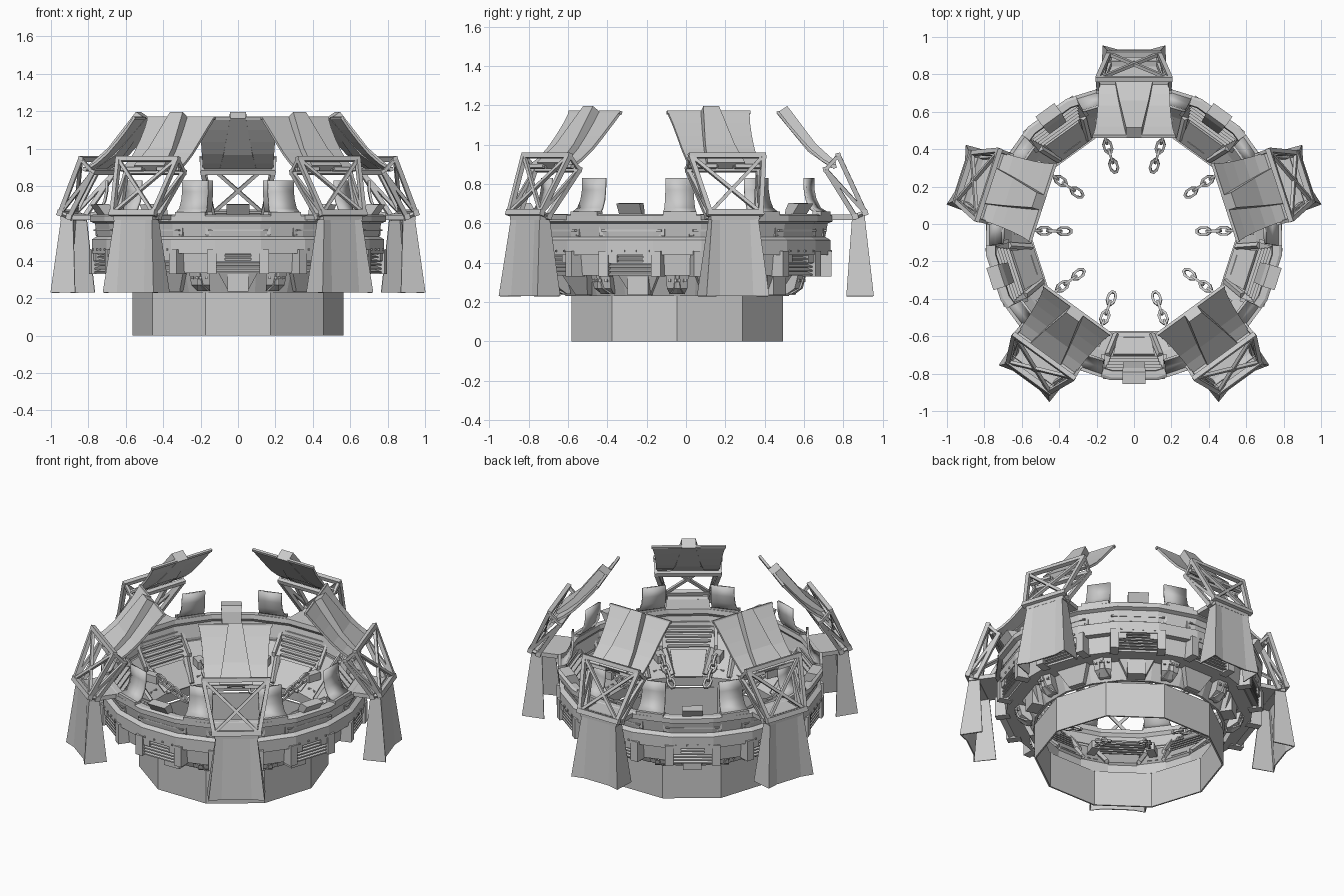
import bpy, bmesh
from math import sin, cos, pi, radians
from mathutils import Vector

if "Cube" in bpy.data.objects:
    bpy.data.objects.remove(bpy.data.objects["Cube"])

CY = -0.045                                  # ring axis sits slightly forward
PYLONS = [90 + 72 * i for i in range(5)]
GAPS = [a + 36 for a in PYLONS]
ALL = PYLONS + GAPS
FLANKS = [a + d for a in PYLONS for d in (-17, 17)]


# Parts are drawn in a local frame: x = sideways, y = outward radius, z = up
def part(name, angles, build, thick=0, smooth=False):
    bm = bmesh.new()
    build(bm)
    bmesh.ops.recalc_face_normals(bm, faces=bm.faces)
    me = bpy.data.meshes.new(name)
    bm.to_mesh(me)
    bm.free()
    for i, a in enumerate(angles):
        ob = bpy.data.objects.new(f"{name}_{i + 1}" if len(angles) > 1 else name, me)
        bpy.context.collection.objects.link(ob)
        ob.location.y = CY
        ob.rotation_euler.z = radians(a - 90)
        if thick:
            m = ob.modifiers.new("thickness", 'SOLIDIFY')
            m.thickness = thick
            m.offset = 0
    if smooth:
        for p in me.polygons:
            p.use_smooth = True


def loft(bm, rows, closed=True, caps=True, loop=False):
    vs = [[bm.verts.new(p) for p in r] for r in rows]
    n = len(vs[0])
    for k in range(len(vs) if loop else len(vs) - 1):
        a, b = vs[k], vs[(k + 1) % len(vs)]
        for i in range(n if closed else n - 1):
            j = (i + 1) % n
            bm.faces.new((a[i], a[j], b[j], b[i]))
    if closed and caps and not loop:
        bm.faces.new(vs[0])
        bm.faces.new(vs[-1])


def box(bm, t0, t1, r0, r1, z0, z1):
    loft(bm, [[(t0, r0, z), (t1, r0, z), (t1, r1, z), (t0, r1, z)] for z in (z0, z1)])


def bar(bm, a, b, w=0.022):
    a, b = Vector(a), Vector(b)
    d = (b - a).normalized()
    u = d.cross(Vector((0, 1, 0.3))).normalized() * w / 2
    v = d.cross(u).normalized() * w / 2
    loft(bm, [[p + u + v, p - u + v, p - u - v, p + u - v] for p in (a, b)])


def wedge(bm, sections):
    # each section: half width, (r, z) of the inner and outer edge
    loft(bm, [[(-w, *i), (w, *i), (w, *o), (-w, *o)] for w, i, o in sections])


def ring(profile, sides):
    # closed profile swept about the axis, with a flat side facing front
    def build(bm):
        rows = []
        for k in range(sides):
            a = 2 * pi * (k + 0.5) / sides
            rows.append([(r * sin(a), r * cos(a), z) for r, z in profile])
        loft(bm, rows, loop=True)
    return build


# Base drum and stacked ring body
part("base_drum", [90], ring([(.565, 0), (.565, .23), (.555, .23), (.555, 0)], 10))
part("lower_skirt", [90], ring([(.56, .23), (.575, .23), (.62, .335), (.74, .335), (.755, .50),
                                (.735, .50), (.66, .40), (.555, .295)], 20))
part("middle_band", [90], ring([(.75, .44), (.79, .44), (.79, .515), (.765, .53), (.745, .53)], 20))
part("upper_rim", [90], ring([(.76, .52), (.775, .60), (.80, .61), (.80, .64), (.785, .648),
                              (.75, .648), (.745, .62), (.76, .60), (.74, .52)], 20))


# Outer louvre windows with posts
def posts(bm):
    for s in (-1, 1):
        box(bm, *sorted((s * .115, s * .165)), .70, .785, .33, .46)
        box(bm, *sorted((s * .07, s * .115)), .72, .775, .40, .45)


def louvres(bm):
    for k in range(6):
        z = .335 + k * .02
        loft(bm, [[(t, .72, z + .016), (t, .768, z), (t, .768, z + .008), (t, .72, z + .022)]
                  for t in (-.115, .115)])


part("window_posts", ALL, posts)
part("outer_louvres", ALL, louvres)


# Lower brackets with bolts below the windows
def bracket(bm):
    wedge(bm, [(.05, (.56, .235), (.60, .235)), (.105, (.60, .335), (.645, .335))])
    for s in (-1, 1):
        x = s * .185
        loft(bm, [[(x - .035, .56, z), (x + .035, .56, z), (x + .035, r, z), (x - .035, r, z)]
                  for z, r in ((.24, .58), (.27, .63), (.335, .65))])
        for d in (-.016, .016):
            bar(bm, (x + d, .61, .31), (x + d, .652, .31), .014)


part("lower_bracket", ALL, bracket)
part("gap_foot", GAPS, lambda bm: box(bm, -.055, .055, .56, .645, .235, .33))


# Rivets on the outer band
def rivets(bm):
    for x in (-.10, -.03, .03, .10):
        box(bm, x - .005, x + .005, .77, .787, .455, .465)


part("band_rivets", ALL, rivets)


# Inner sloping panels and stair louvres
def inner_panel(bm):
    wedge(bm, [(.085, (.535, .30), (.56, .28)), (.11, (.65, .425), (.67, .40))])
    for s in (-1, 1):
        bar(bm, (s * .095, .545, .31), (s * .14, .655, .43), .025)


def stairs(bm):
    for k in range(6):
        r, z = .66 + k * .015, .435 + k * .025
        w = .125 + k * .007
        box(bm, -w, w, r, r + .026, z, z + .008)
    for s in (-1, 1):
        loft(bm, [[(x, .65, .40), (x, .745, .54), (x, .745, .585), (x, .65, .45)]
                  for x in (s * .155, s * .175)])


part("inner_panel", ALL, inner_panel)
part("inner_stairs", ALL, stairs)

# Tilted plates between the pylons
part("gap_plate", GAPS, lambda bm: wedge(bm, [
    (.055, (.69, .53), (.71, .51)), (.06, (.725, .67), (.765, .64)), (.062, (.745, .705), (.81, .70))]))


# Curved fins standing on the rim
def fin(bm):
    curve = [(.775, .65), (.735, .675), (.712, .72), (.702, .77), (.70, .83)]
    loft(bm, [[(-w, r, z), (w, r, z)] for (r, z), w in zip(curve, (.085, .078, .074, .072, .072))],
         closed=False)


part("curved_fin", FLANKS, fin, .014, True)
part("fin_foot", FLANKS, lambda bm: box(bm, -.085, .085, .745, .79, .64, .66))


# Flared pylon legs, open at the back and bottom
def leg(bm):
    rows = []
    for z, a, b, c in ((.23, (.17, .86), (.165, .997), (.09, .975)),
                       (.64, (.115, .89), (.12, .95), (.08, .948))):
        half = [a, b, c]
        rows.append([(-x, r, z) for x, r in half] + [(x, r, z) for x, r in reversed(half)])
    loft(bm, rows, closed=False)


part("pylon_leg", PYLONS, leg, .008)
part("pylon_mount", PYLONS, lambda bm: box(bm, -.13, .13, .77, .955, .618, .645))


# Leaning truss: outer and inner frames with cross braces
def truss(bm):
    frames = (((.135, .955, .655), (.195, .82, .945)), ((.13, .905, .635), (.19, .755, .875)))
    for (w0, r0, z0), (w1, r1, z1) in frames:
        bar(bm, (-w0 - .015, r0, z0), (w0 + .015, r0, z0), .03)
        bar(bm, (-w1 - .01, r1, z1), (w1 + .01, r1, z1), .026)
        for s in (-1, 1):
            bar(bm, (s * w0, r0, z0), (s * w1, r1, z1), .024)
    (o0, o1), (i0, i1) = frames
    for s in (-1, 1):
        bar(bm, (s * o0[0], *o0[1:]), (-s * o1[0], *o1[1:]), .018)
        for a, b in ((o0, i0), (o1, i1), (o0, i1)):
            bar(bm, (s * a[0], *a[1:]), (s * b[0], *b[1:]), .018)


part("pylon_truss", PYLONS, truss)

# Concave shield wings with a tapered spine
SHIELD = [(.80, .885), (.735, .925), (.675, .975), (.615, .04 + 1), (.56, 1.105), (.515, 1.163)]


def wings(bm):
    widths = (.19, .19, .193, .198, .206, .218)
    for s in (-1, 1):
        loft(bm, [[(s * .04, r, z), (s * w, r, z)] for (r, z), w in zip(SHIELD, widths)],
             closed=False)


def wing_edges(bm):
    for s in (-1, 1):
        bar(bm, (s * .04, .515, 1.163), (s * .222, .515, 1.163), .016)
        bar(bm, (s * .05, .80, .89), (s * .195, .80, .89), .02)


part("shield_wing", PYLONS, wings, .014)
part("shield_edge", PYLONS, wing_edges)
part("shield_spine", PYLONS, lambda bm: wedge(bm, [
    (.10, (.785, .88), (.81, .91)), (.078, (.665, .965), (.705, 1.005)), (.042, (.505, 1.16), (.56, 1.197))]))


# Hanging chains inside the ring
def chain(bm):
    start, end = Vector((0, .56, .43)), Vector((0, .345, .33))
    d = (end - start).normalized()
    side, up = Vector((1, 0, 0)), d.cross(Vector((1, 0, 0)))
    n = 4
    for k in range(n):
        c = start.lerp(end, (k + .5) / n)
        q = side if k % 2 else up
        nrm = d.cross(q)
        rows = []
        for i in range(8):
            a = 2 * pi * (i + .5) / 8
            radial = (d * cos(a) + q * sin(a)) * .007
            p = c + d * cos(a) * .04 + q * sin(a) * .021
            rows.append([p + radial + nrm * .007, p - radial + nrm * .007,
                         p - radial - nrm * .007, p + radial - nrm * .007])
        loft(bm, rows, loop=True)


part("chain", FLANKS, chain)
part("chain_anchor", FLANKS, lambda bm: box(bm, -.025, .025, .55, .64, .39, .44))
